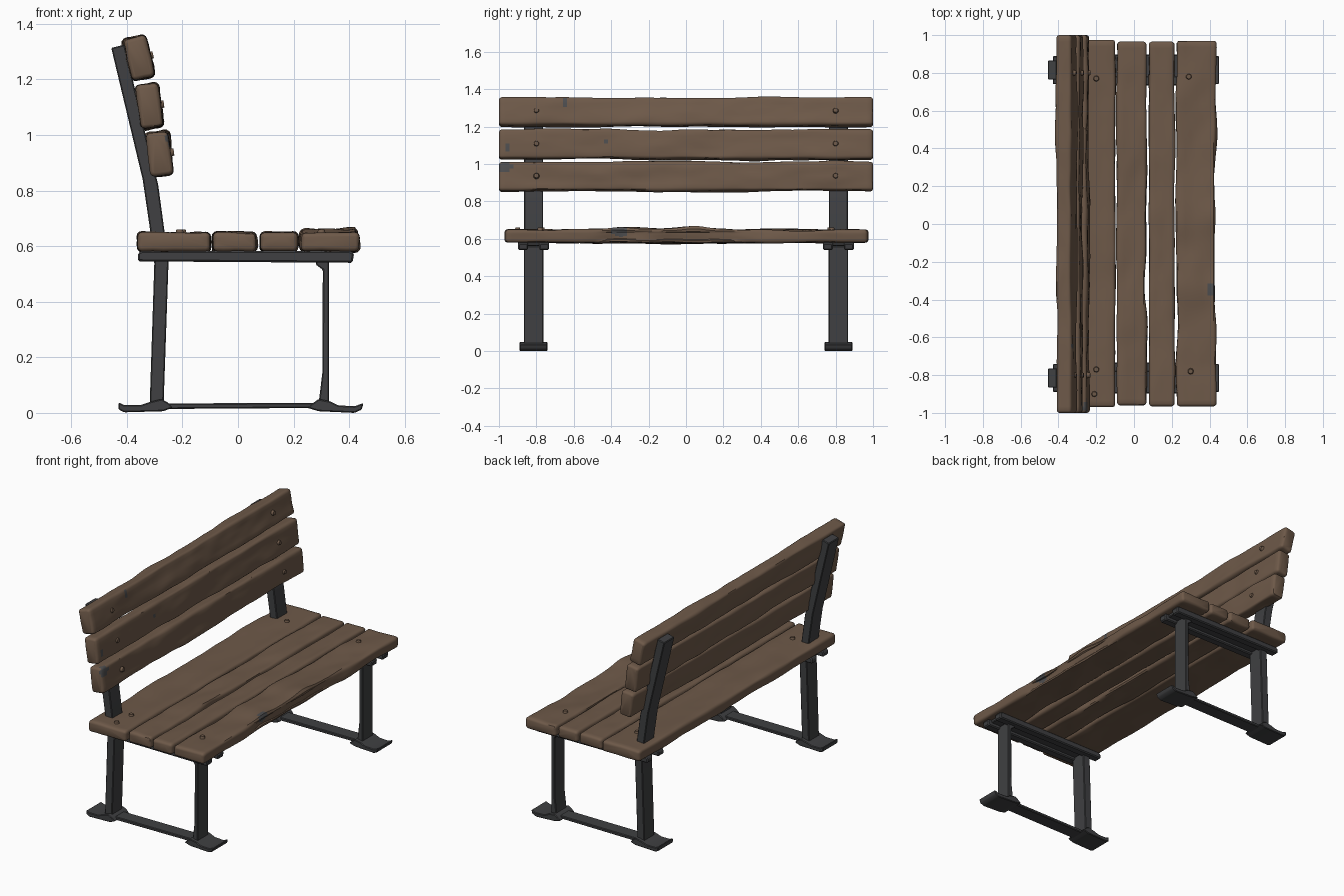
import bpy, bmesh, math
from mathutils import Vector, noise

if "Cube" in bpy.data.objects:
    bpy.data.objects.remove(bpy.data.objects["Cube"])


def material(name, rgb):
    m = bpy.data.materials.new(name)
    m.diffuse_color = (*rgb, 1)
    m.use_nodes = True
    m.node_tree.nodes["Principled BSDF"].inputs["Base Color"].default_value = m.diffuse_color
    return m


WOOD = material("weathered brown wood", (0.155, 0.100, 0.066))
IRON = material("dark iron", (0.050, 0.051, 0.054))
WORN = material("grey worn patch", (0.075, 0.075, 0.078))

# worn spots: x, y, z, half length along y, half size across
PATCHES = [(0.42, -0.35, 0.64, 0.045, 0.03), (-0.25, -0.965, 0.985, 0.035, 0.03),
           (-0.28, -0.96, 1.09, 0.018, 0.02), (-0.28, -0.42, 1.12, 0.014, 0.022),
           (-0.33, -0.65, 1.33, 0.016, 0.022)]


def finish(bm, name, mats, angle=35):
    bmesh.ops.recalc_face_normals(bm, faces=bm.faces)
    me = bpy.data.meshes.new(name)
    bm.to_mesh(me)
    bm.free()
    for m in mats:
        me.materials.append(m)
    me.shade_smooth()
    me.set_sharp_from_angle(angle=math.radians(angle))
    ob = bpy.data.objects.new(name, me)
    bpy.context.collection.objects.link(ob)
    return ob


def section(w, h, r, k=6):
    """Rounded rectangle: points with outward directions."""
    pts = []
    corners = [(1, 1), (-1, 1), (-1, -1), (1, -1)]
    for i, (sx, sy) in enumerate(corners):
        c = Vector((sx * (w / 2 - r), sy * (h / 2 - r)))
        for j in range(4):
            a = math.pi / 2 * (i + j / 3)
            d = Vector((math.cos(a), math.sin(a)))
            pts.append((c + d * r, d))
        nx, ny = corners[(i + 1) % 4]
        n = Vector((nx * (w / 2 - r), ny * (h / 2 - r))) + d * r
        p = pts[-1][0]
        for j in range(1, k):
            pts.append((p.lerp(n, j / k), d))
    return pts


def plank(name, cx, cz, w, h, y0, y1, tilt=0, amp=0.009, seed=0, dents=()):
    """Rough-hewn board along y; dents are (u direction, v direction, y, spread, depth)."""
    bm = bmesh.new()
    prof = section(w, h, 0.016)
    n = 90
    stations = [(y0, 0.013), (y0 + 0.004, 0.005)]
    stations += [(y0 + 0.013 + (y1 - y0 - 0.026) * i / n, 0) for i in range(n + 1)]
    stations += [(y1 - 0.004, 0.005), (y1, 0.013)]
    ca, sa = math.cos(tilt), math.sin(tilt)
    rings = []
    for y, inset in stations:
        fade = 0.35 + 0.65 * min(1, (min(y - y0, y1 - y)) / 0.2)
        ring = []
        for p, d in prof:
            q = Vector((p.x * 9, y * 3.2, p.y * 9 + seed * 7.3))
            f = noise.noise(q) + 0.45 * noise.noise(q * 2.3)
            off = amp * fade * f - inset
            for du, dv, yc, s, depth in dents:
                off -= depth * max(0, d.x * du + d.y * dv) * math.exp(-((y - yc) / s) ** 2)
            u, v = p + d * off
            ring.append(bm.verts.new((cx + u * ca - v * sa, y, cz + u * sa + v * ca)))
        rings.append(ring)
    m = len(prof)
    for a, b in zip(rings, rings[1:]):
        for i in range(m):
            bm.faces.new((a[i], a[(i + 1) % m], b[(i + 1) % m], b[i]))
    bm.faces.new(rings[0])
    bm.faces.new(rings[-1])
    for f in bm.faces:
        c = f.calc_center_median()
        for x, y, z, ry, rx in PATCHES:
            if ((c.y - y) / ry) ** 2 + ((c.z - z) / rx) ** 2 + ((c.x - x) / 0.05) ** 2 < 1:
                f.material_index = 1
    return finish(bm, name, [WOOD, WORN])


def bar(name, pts, y0, y1, bevel=0.004):
    """Iron piece: xz profile extruded along y."""
    bm = bmesh.new()
    a = [bm.verts.new((x, y0, z)) for x, z in pts]
    b = [bm.verts.new((x, y1, z)) for x, z in pts]
    bm.faces.new(a)
    bm.faces.new(b[::-1])
    for i in range(len(pts)):
        j = (i + 1) % len(pts)
        bm.faces.new((a[i], b[i], b[j], a[j]))
    bmesh.ops.recalc_face_normals(bm, faces=bm.faces)
    bmesh.ops.bevel(bm, geom=bm.edges[:], offset=bevel, segments=1, affect='EDGES')
    return finish(bm, name, [IRON], 30)


def bolt(name, loc, direction):
    bm = bmesh.new()
    rot = Vector(direction).to_track_quat('Z', 'Y').to_matrix().to_4x4()
    bmesh.ops.create_cone(bm, cap_ends=True, segments=10, radius1=0.018, radius2=0.012, depth=0.022)
    bmesh.ops.transform(bm, matrix=rot, verts=bm.verts)
    bmesh.ops.translate(bm, vec=loc, verts=bm.verts)
    return finish(bm, name, [WOOD])


# seat boards, rear to front
plank("seat_board_rear", -0.23, 0.615, 0.26, 0.068, -0.97, 0.975, 0, 0.008, 1)
plank("seat_board_inner", -0.012, 0.615, 0.155, 0.068, -0.96, 0.965, 0, 0.010, 2,
      [(1, 0, -0.35, 0.12, 0.012), (0, -1, 0.0, 0.25, -0.010)])
plank("seat_board_middle", 0.147, 0.615, 0.135, 0.068, -0.965, 0.965, 0, 0.007, 3)
plank("seat_board_front", 0.331, 0.615, 0.21, 0.068, -0.965, 0.97, 0, 0.012, 4,
      [(1, 0, -0.35, 0.12, 0.024), (1, 0, 0.05, 0.3, 0.02), (0, 1, -0.33, 0.1, -0.014),
       (0, 1, 0.03, 0.12, -0.012)])

# back boards with bolt heads
BACK = [("lower", -0.283, 0.932, 0.155, 0.12, 1.0), ("middle", -0.319, 1.104, 0.158, 0.13, 1.0),
        ("upper", -0.357, 1.277, 0.152, 0.22, 1.0)]
for i, (n, x, z, h, t, e) in enumerate(BACK):
    plank("back_board_" + n, x, z, 0.082, h, -e, e, t, 0.010, 10 + i)
    for s in (-1, 1):
        bolt(f"back_bolt_{n}_{s}", (x + 0.042 * math.cos(t), s * 0.8, z + 0.042 * math.sin(t)),
             (math.cos(t), 0, math.sin(t)))

# seat bolt heads
for i, (x, y) in enumerate([(-0.2, 0.77), (-0.2, -0.77), (-0.21, -0.9), (0.29, 0.78), (0.3, -0.78)]):
    bolt(f"seat_bolt_{i}", (x, y, 0.649), (0, 0, 1))

# iron frame at each end
for side, s in (("left", -1), ("right", 1)):
    yc = s * 0.815

    def piece(name, pts, half, shift=0, bevel=0.004):
        bar(f"{side}_{name}", pts, yc + shift - half, yc + shift + half, bevel)

    # rear leg running up into the back post
    piece("rear_leg_and_post", [(-0.318, 0.02), (-0.268, 0.02), (-0.25, 0.54), (-0.264, 0.65),
                                (-0.287, 0.82), (-0.325, 0.97), (-0.408, 1.325), (-0.456, 1.313),
                                (-0.343, 0.84), (-0.318, 0.67), (-0.301, 0.54)], 0.051)
    # front leg with flared top and foot
    piece("front_leg", [(0.285, 0.03), (0.328, 0.03), (0.328, 0.56), (0.28, 0.56), (0.28, 0.533),
                        (0.305, 0.515), (0.304, 0.15), (0.292, 0.05)], 0.052)
    # twin seat rails
    for k in (-1, 1):
        piece(f"seat_rail_{k}", [(-0.36, 0.545), (0.412, 0.54), (0.418, 0.575), (0.40, 0.583),
                                 (-0.345, 0.583), (-0.36, 0.575)], 0.026, k * 0.056, 0.006)
    piece("seat_rail_web", [(-0.33, 0.562), (0.39, 0.562), (0.39, 0.582), (-0.33, 0.582)], 0.04)
    # ground bar with upturned foot plates
    piece("ground_bar", [(-0.29, 0.014), (0.31, 0.018), (0.31, 0.036), (-0.29, 0.034)], 0.044)
    piece("rear_foot", [(-0.43, 0.012), (-0.41, 0.002), (-0.27, 0.006), (-0.235, 0.018), (-0.25, 0.036),
                        (-0.275, 0.05), (-0.315, 0.04), (-0.35, 0.028), (-0.41, 0.028), (-0.43, 0.038)], 0.074)
    piece("front_foot", [(0.445, 0.012), (0.42, 0.0), (0.29, 0.006), (0.25, 0.018), (0.265, 0.032),
                         (0.29, 0.05), (0.33, 0.042), (0.36, 0.027), (0.42, 0.024), (0.452, 0.036)], 0.074)
